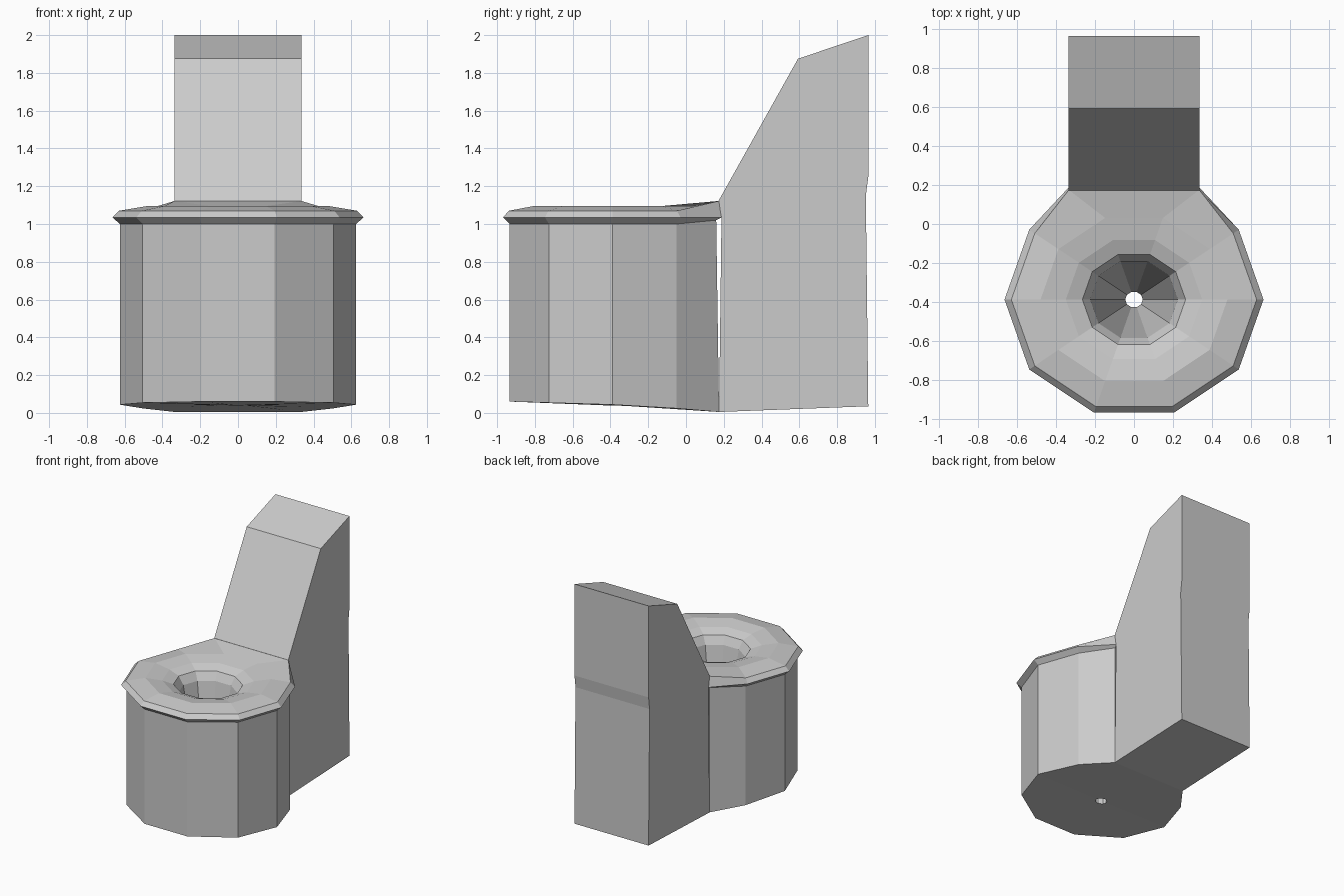
import bpy, bmesh, math

if "Cube" in bpy.data.objects:
    bpy.data.objects.remove(bpy.data.objects["Cube"])

CY = -0.388          # bowl centre in y
ASPECT = 0.918       # bowl is slightly squashed in y


def make_object(name, bm):
    bmesh.ops.recalc_face_normals(bm, faces=bm.faces)
    mesh = bpy.data.meshes.new(name)
    bm.to_mesh(mesh)
    bm.free()
    obj = bpy.data.objects.new(name, mesh)
    bpy.context.collection.objects.link(obj)
    return obj


def ring(bm, r, z, back=None, slope=None):
    """Ten-sided ring; 'back' (x, y, z) moves the two rear corners, 'slope' sets z from y."""
    verts = []
    for i in range(10):
        a = i * math.pi / 5
        x, y, h = r * math.cos(a), CY + ASPECT * r * math.sin(a), z
        if slope:
            h = slope(y)
        if back and i in (2, 3):
            x, y, h = math.copysign(back[0], x), back[1], back[2]
        verts.append(bm.verts.new((x, y, h)))
    return verts


# Bowl: closed loft through underside, outer wall, rim and funnel
bm = bmesh.new()
base_slope = lambda y: 0.044 - 0.03 * (y + 0.4) if y < -0.3 else 0.024
rings = [
    ring(bm, 0.045, 0.04),
    ring(bm, 0.625, 0.05, (0.335, 0.175, 0.005), base_slope),
    ring(bm, 0.625, 1.0, (0.325, 0.16, 1.02)),
    ring(bm, 0.665, 1.035, (0.335, 0.188, 1.035)),
    ring(bm, 0.63, 1.07, (0.335, 0.175, 1.122)),
    ring(bm, 0.48, 1.095),
    ring(bm, 0.35, 1.075),
    ring(bm, 0.265, 1.045),
    ring(bm, 0.225, 0.98),
]
for a, b in zip(rings, rings[1:] + rings[:1]):
    for i in range(10):
        j = (i + 1) % 10
        bm.faces.new((a[i], a[j], b[j], b[i]))
make_object("bowl", bm)

# Tank: side profile (y, z) extruded across x
profile = [(0.175, 0.005), (0.965, 0.035), (0.952, 1.15), (0.965, 1.25),
           (0.965, 2.0), (0.593, 1.875), (0.172, 1.122), (0.188, 1.035)]
bm = bmesh.new()
left = [bm.verts.new((-0.336, y, z)) for y, z in profile]
right = [bm.verts.new((0.336, y, z)) for y, z in profile]
bm.faces.new(left)
bm.faces.new(right)
for i in range(len(profile)):
    j = (i + 1) % len(profile)
    bm.faces.new((left[i], left[j], right[j], right[i]))
make_object("tank", bm)
